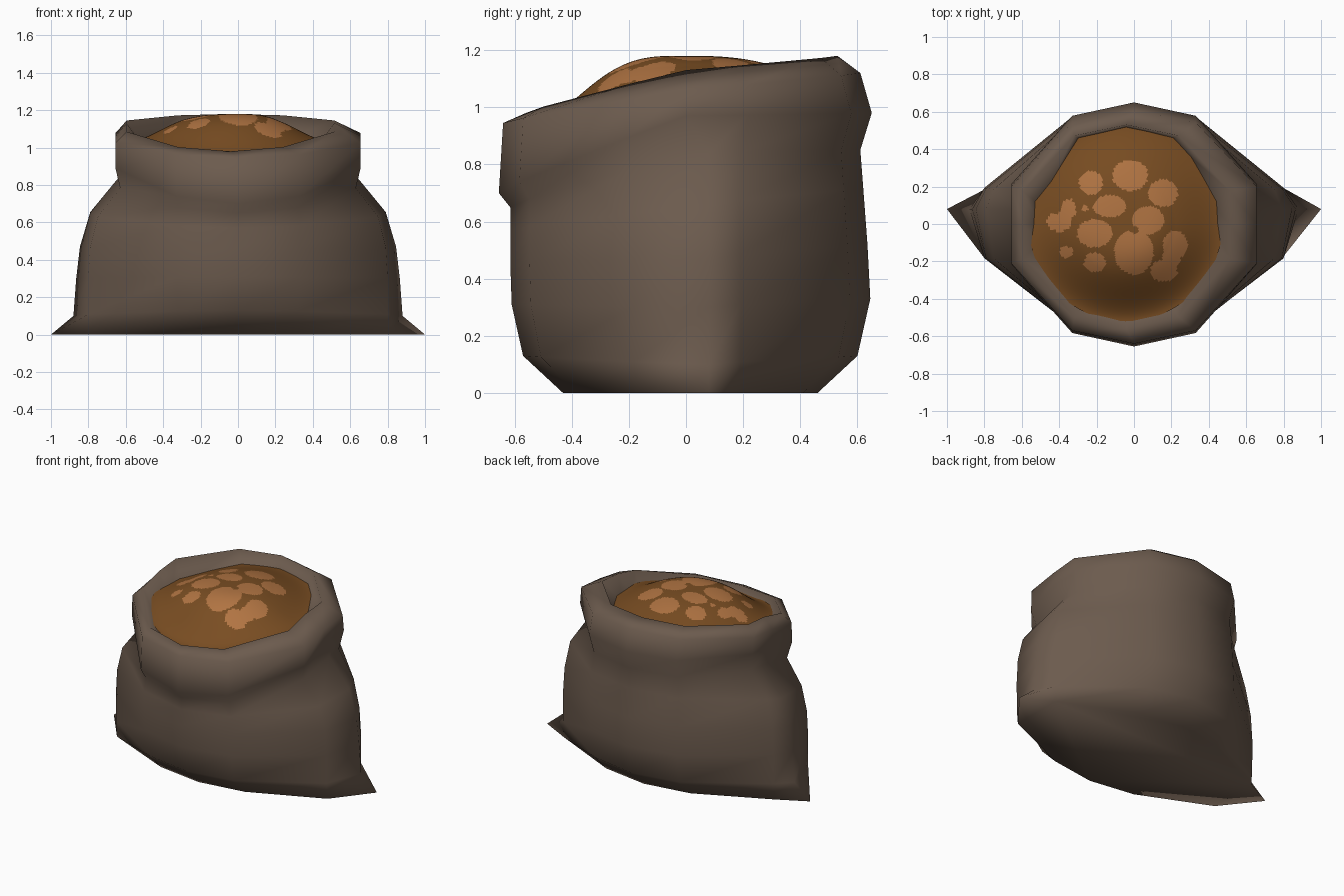
import bpy, bmesh, math


def material(name, rgb):
    m = bpy.data.materials.new(name)
    m.diffuse_color = (*rgb, 1)
    return m


SACK = material("sack cloth brown", (0.150, 0.105, 0.076))
DARK = material("contents dark brown", (0.190, 0.074, 0.016))
LIGHT = material("contents light brown", (0.440, 0.175, 0.055))


def finish(bm, name, mats):
    for f in bm.faces:
        f.smooth = True
    me = bpy.data.meshes.new(name)
    bm.to_mesh(me)
    bm.free()
    for m in mats:
        me.materials.append(m)
    ob = bpy.data.objects.new(name, me)
    bpy.context.collection.objects.link(ob)
    return ob


# Sack: twelve-sided rings, pinched into corners at the bottom.
# x1, x2, x3, y front, y back, z front, z side, z back, x shift, y2 factor
RINGS = [
    (0.32, 0.80, 1.000, -0.43, 0.46, 0.00, 0.00, 0.00, 0, 0.40),     # base
    (0.32, 0.80, 0.880, -0.57, 0.60, 0.13, 0.10, 0.13, 0, 0.32),
    (0.33, 0.80, 0.865, -0.61, 0.645, 0.31, 0.30, 0.33, 0, 0.30),
    (0.33, 0.79, 0.845, -0.615, 0.635, 0.46, 0.47, 0.52, 0, 0.30),
    (0.33, 0.75, 0.790, -0.615, 0.62, 0.57, 0.655, 0.72, 0, 0.30),
    (0.32, 0.63, 0.638, -0.615, 0.61, 0.65, 0.84, 0.85, 0, 0.32),    # neck
    (0.33, 0.655, 0.655, -0.655, 0.65, 0.70, 0.97, 0.98, 0, 0.33),   # cuff
    (0.33, 0.655, 0.655, -0.64, 0.61, 0.945, 1.06, 1.12, 0, 0.33),
    (0.28, 0.555, 0.555, -0.56, 0.53, 0.98, 1.13, 1.18, -0.04, 0.33),  # crest
    (0.24, 0.46, 0.46, -0.47, 0.51, 0.91, 1.00, 1.03, -0.045, 0.2),  # inside
]


def ring_points(x1, x2, x3, yf, yb, zf, zs, zb, dx, k):
    half = [
        (0, yf, zf),
        (x1, yf * 0.89, zf * 0.85 + zs * 0.15),
        (x2, yf * k, zf * 0.3 + zs * 0.7),
        (x3, 0.08 if x3 > x2 else 0, zs),
        (x2, yb * k, zb * 0.3 + zs * 0.7),
        (x1, yb * 0.89, zb * 0.85 + zs * 0.15),
        (0, yb, zb),
    ]
    other = [(-x, y, z) for x, y, z in half[-2:0:-1]]
    return [(x + dx, y, z) for x, y, z in half + other]


bm = bmesh.new()
rows = [[bm.verts.new(p) for p in ring_points(*r)] for r in RINGS]
n = len(rows[0])
for a, b in zip(rows, rows[1:]):
    for i in range(n):
        j = (i + 1) % n
        bm.faces.new((a[i], a[j], b[j], b[i]))
bm.faces.new(rows[0][::-1])  # flat bottom
finish(bm, "sack", [SACK])

# Contents: rounded mound with lighter patches (x, y, x radius, y radius)
PATCHES = [
    (-0.02, 0.26, 0.095, 0.083), (-0.23, 0.22, 0.062, 0.065),
    (0.155, 0.165, 0.08, 0.072), (-0.13, 0.095, 0.088, 0.06),
    (0.075, 0.02, 0.085, 0.075), (-0.21, -0.05, 0.095, 0.075),
    (-0.40, 0.01, 0.068, 0.05), (-0.35, 0.08, 0.04, 0.055),
    (0.0, -0.15, 0.105, 0.12), (-0.21, -0.205, 0.058, 0.052),
    (-0.36, -0.15, 0.035, 0.03), (0.22, -0.115, 0.065, 0.078),
    (0.16, -0.25, 0.072, 0.06), (0.20, -0.18, 0.05, 0.05),
    (-0.26, 0.085, 0.016, 0.016),
]
HOLE = (0.0, -0.03, 0.025, 0.02)


def inside(p, e):
    return ((p.x - e[0]) / e[2]) ** 2 + ((p.y - e[1]) / e[3]) ** 2 < 1


def mound_point(r, t):
    s, c = math.sin(t), math.cos(t)
    edge = 1.04 + (0.05 if s > 0 else 0.085) * s * abs(s)
    q = r ** 1.6
    f = q * q * (3 - 2 * q)
    return (-0.045 * min(1, r * 2) + 0.52 * r * c, 0.025 * r + 0.53 * r * s - 0.015,
            1.18 + (edge - 1.18) * f)


SEG, STEPS = 144, 50
bm = bmesh.new()
top = bm.verts.new(mound_point(0, 0))
rows = [[bm.verts.new(mound_point(k / STEPS, math.tau * i / SEG))
         for i in range(SEG)] for k in range(1, STEPS + 1)]
for i in range(SEG):
    j = (i + 1) % SEG
    bm.faces.new((top, rows[0][i], rows[0][j]))
    for a, b in zip(rows, rows[1:]):
        bm.faces.new((a[i], b[i], b[j], a[j]))
for f in bm.faces:
    p = f.calc_center_median()
    if any(inside(p, e) for e in PATCHES) and not inside(p, HOLE):
        f.material_index = 1
finish(bm, "contents", [DARK, LIGHT])
